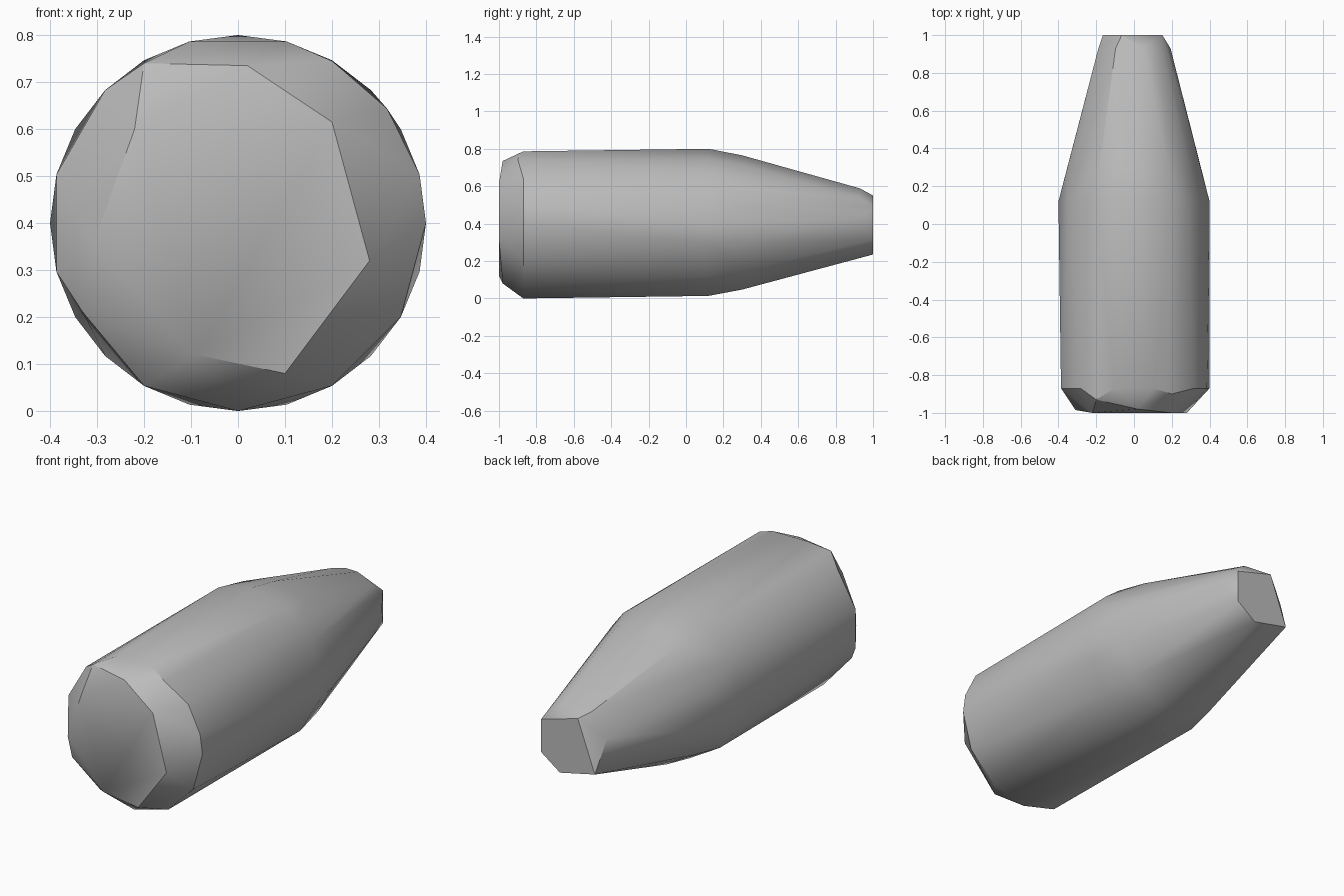
import bpy
import bmesh
import math

# Remove only the default cube
default_cube = bpy.data.objects.get("Cube")
if default_cube:
    bpy.data.objects.remove(default_cube, do_unlink=True)

AXIS_HEIGHT = 0.4
SIDES = 24


def make_material(name, colour):
    material = bpy.data.materials.new(name)
    material.use_nodes = True
    material.diffuse_color = colour
    shader = next(n for n in material.node_tree.nodes if n.type == "BSDF_PRINCIPLED")
    shader.inputs["Base Color"].default_value = colour
    return material


def ring(radius, y, steps):
    """Points on a circle around the long axis, at the chosen steps of a full turn."""
    points = []
    for step in steps:
        angle = math.tau * step / SIDES
        points.append((radius * math.cos(angle), y,
                       AXIS_HEIGHT + radius * math.sin(angle)))
    return points


# Blunt base: an irregular flat facet and its chipped corners
base_facet = [
    (-0.22, -1, 0.60), (0.20, -1, 0.615), (0.28, -1, 0.32),
    (0.10, -0.98, 0.08), (-0.09, -1, 0.12), (-0.31, -0.985, 0.35),
    (0.02, -0.98, 0.735),
]
base_chips = [(-0.33, -0.92, 0.21), (-0.2, -0.93, 0.74), (0.2, -0.9, 0.745)]

# Straight body: rim behind the base, then the start of the shoulder
base_rim = ring(0.4, -0.87, [0, 1, 2.5, 5, 7, 9, 11, 13, 16, 18, 20, 22])
shoulder_start = ring(0.4, 0.12, [0, 2, 3, 4, 6, 8, 10, 12, 14, 15, 17, 19, 21, 23])

# Taper: end of the shoulder and the collar before the tip
shoulder_end = ring(0.365, 0.3, [1, 4, 6, 8, 11, 13, 15, 17, 19, 21, 23])
collar = ring(0.195, 0.93, [0.5, 3, 5, 8, 11])

# Small five-sided end face
tip_facet = [
    (0.15, 1, 0.315), (0.15, 1, 0.49), (-0.065, 1, 0.55),
    (-0.165, 1, 0.28), (0.04, 1, 0.235),
]

# Wrap the sections in one faceted shell
shell = bmesh.new()
for section in (base_facet, base_chips, base_rim, shoulder_start,
                shoulder_end, collar, tip_facet):
    for point in section:
        shell.verts.new(point)
hull = bmesh.ops.convex_hull(shell, input=shell.verts[:])
inside = {item for item in hull["geom_interior"] + hull["geom_unused"]
          if isinstance(item, bmesh.types.BMVert)}
bmesh.ops.delete(shell, geom=list(inside), context="VERTS")
bmesh.ops.dissolve_limit(shell, angle_limit=math.radians(1),
                         verts=shell.verts[:], edges=shell.edges[:])
bmesh.ops.recalc_face_normals(shell, faces=shell.faces[:])

mesh = bpy.data.meshes.new("tapered_body")
shell.to_mesh(mesh)
shell.free()
mesh.materials.append(make_material("plain grey", (0.5, 0.5, 0.5, 1)))
body = bpy.data.objects.new("tapered_body", mesh)
bpy.context.collection.objects.link(body)

# Smooth shading with the sharp facet edges kept
bpy.ops.object.select_all(action="DESELECT")
body.select_set(True)
bpy.context.view_layer.objects.active = body
bpy.ops.object.shade_smooth_by_angle(angle=math.radians(30))
